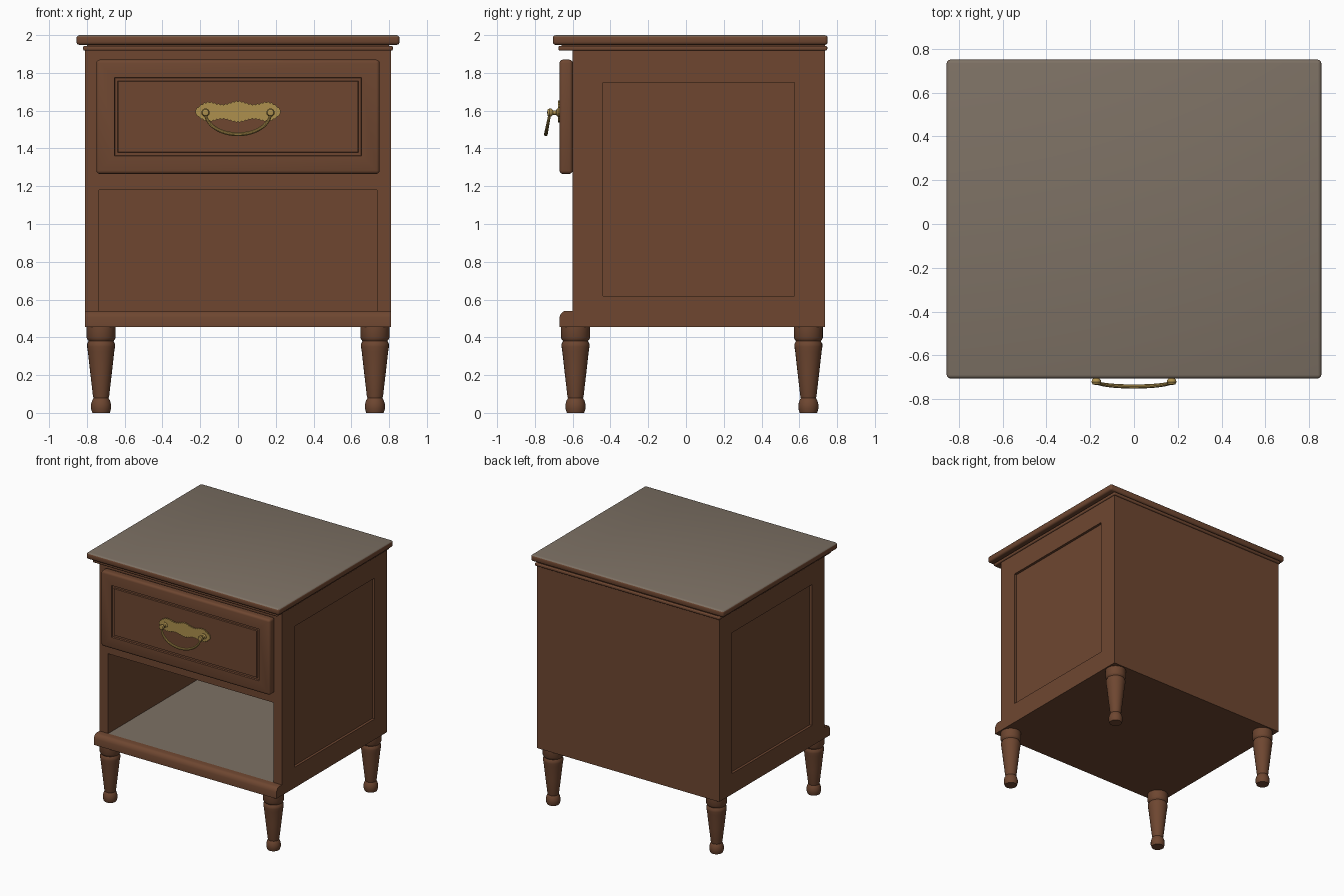
import bpy, bmesh, math
from mathutils import Vector, Matrix

if "Cube" in bpy.data.objects:
    bpy.data.objects.remove(bpy.data.objects["Cube"])


def material(name, rgb):
    m = bpy.data.materials.new(name)
    m.diffuse_color = (*rgb, 1)
    m.use_nodes = True
    m.node_tree.nodes["Principled BSDF"].inputs["Base Color"].default_value = m.diffuse_color
    return m


WOOD = material("brown wood", (0.156, 0.062, 0.030))
GREY = material("warm grey top", (0.205, 0.165, 0.128))
BRASS = material("aged brass", (0.42, 0.28, 0.075))


def finish(bm, name, mats, smooth=True):
    bmesh.ops.recalc_face_normals(bm, faces=bm.faces)
    me = bpy.data.meshes.new(name)
    bm.to_mesh(me)
    bm.free()
    ob = bpy.data.objects.new(name, me)
    bpy.context.collection.objects.link(ob)
    for m in mats:
        me.materials.append(m)
    if smooth:
        bpy.ops.object.select_all(action='DESELECT')
        ob.select_set(True)
        bpy.context.view_layer.objects.active = ob
        bpy.ops.object.shade_smooth_by_angle(angle=math.radians(35))
    return ob


def box_bm(x, y, z, bevel=0, segments=3):
    bm = bmesh.new()
    size = [b - a for a, b in (x, y, z)]
    mid = [(a + b) / 2 for a, b in (x, y, z)]
    bmesh.ops.create_cube(bm, size=1, matrix=Matrix.Translation(mid) @ Matrix.Diagonal((*size, 1)))
    if bevel:
        bmesh.ops.bevel(bm, geom=bm.edges[:], offset=bevel, segments=segments,
                        profile=0.5, affect='EDGES')
    return bm


def box(name, x, y, z, bevel=0, mat=WOOD):
    return finish(box_bm(x, y, z, bevel), name, [mat], bevel > 0)


def lathe(name, profile, matrix, mat, steps=24):
    bm = bmesh.new()
    vs = [bm.verts.new((r, 0, h)) for r, h in profile]
    es = [bm.edges.new(p) for p in zip(vs, vs[1:])]
    bmesh.ops.spin(bm, geom=vs + es, cent=(0, 0, 0), axis=(0, 0, 1),
                   angle=math.tau, steps=steps)
    bmesh.ops.remove_doubles(bm, verts=bm.verts[:], dist=1e-5)
    bm.transform(matrix)
    return finish(bm, name, [mat])


# top slab, grey on its upper face only
bm = box_bm((-0.855, 0.855), (-0.705, 0.75), (1.948, 2.0), 0.016)
bm.normal_update()
for f in bm.faces:
    f.material_index = int(f.normal.z > 0.6)
finish(bm, "top_slab", [WOOD, GREY])

# moulding below the slab, with a narrow shadow gap
box("top_moulding", (-0.82, 0.82), (-0.675, 0.748), (1.918, 1.943), 0.008)
box("top_spacer", (-0.80, 0.80), (-0.66, 0.735), (1.94, 1.952))

# framed sides with recessed panels
for side, s in (("left", -1), ("right", 1)):
    def xs(a, b):
        return tuple(sorted((a * s, b * s)))
    box(side + "_front_stile", xs(0.735, 0.81), (-0.60, -0.44), (0.455, 1.92))
    box(side + "_back_stile", xs(0.735, 0.81), (0.575, 0.735), (0.455, 1.92))
    box(side + "_top_rail", xs(0.735, 0.81), (-0.44, 0.575), (1.75, 1.92))
    box(side + "_bottom_rail", xs(0.735, 0.81), (-0.44, 0.575), (0.455, 0.62))
    box(side + "_panel", xs(0.735, 0.79), (-0.44, 0.575), (0.62, 1.75))

# cabinet core: back, drawer housing, open shelf
box("back_panel", (-0.735, 0.735), (0.705, 0.735), (0.455, 1.92))
box("drawer_housing", (-0.735, 0.735), (-0.60, 0.705), (1.18, 1.92))
bm = box_bm((-0.735, 0.735), (-0.60, 0.705), (0.455, 0.537))
bm.normal_update()
for f in bm.faces:
    f.material_index = int(f.normal.z > 0.9)
finish(bm, "shelf_floor", [WOOD, GREY], False)

# projecting bottom rail with chamfered nose
bm = bmesh.new()
nose = [(-0.60, 0.455), (-0.67, 0.455), (-0.67, 0.505), (-0.664, 0.522),
        (-0.652, 0.536), (-0.64, 0.54), (-0.60, 0.54)]
face = bm.faces.new([bm.verts.new((-0.81, y, z)) for y, z in nose])
ext = bmesh.ops.extrude_face_region(bm, geom=[face])["geom"]
bmesh.ops.translate(bm, vec=(1.62, 0, 0),
                    verts=[v for v in ext if isinstance(v, bmesh.types.BMVert)])
finish(bm, "bottom_nosing", [WOOD])

# drawer front with a rectangular groove
bm = box_bm((-0.75, 0.75), (-0.67, -0.60), (1.265, 1.87), 0.018)
bm.normal_update()
front = max((f for f in bm.faces if f.normal.y < -0.99), key=lambda f: f.calc_area())
for thick, depth in ((0.077, 0), (0.003, -0.012), (0.015, 0), (0.003, 0.010)):
    bmesh.ops.inset_region(bm, faces=[front], thickness=thick, depth=depth,
                           use_even_offset=True)
finish(bm, "drawer_front", [WOOD])

# turned legs
leg = [(0, 0), (0.046, 0), (0.053, 0.022), (0.053, 0.045), (0.047, 0.066), (0.040, 0.078),
       (0.043, 0.09), (0.057, 0.21), (0.070, 0.325), (0.074, 0.35), (0.074, 0.365),
       (0.066, 0.380), (0.072, 0.388), (0.077, 0.398), (0.077, 0.455), (0, 0.455)]
for row, y in (("front", -0.585), ("back", 0.648)):
    for side, x in (("left", -0.725), ("right", 0.725)):
        lathe(f"{row}_{side}_leg", leg, Matrix.Translation((x, y, 0)), WOOD)

# scalloped handle plate with a toothed edge
bm = bmesh.new()
N, W, ZC = 48, 0.226, 1.593
top, low = [], []
for i in range(N + 1):
    x = -W + 2 * W * i / N
    fall = math.sqrt(max(0.04, 1 - abs(x / W) ** 5))
    tooth = 0.004 if i % 2 else -0.003
    h = (0.048 + 0.009 * math.cos(math.tau * x / 0.165)) * fall + tooth
    top.append(bm.verts.new((x, -0.678, ZC + h)))
    low.append(bm.verts.new((x, -0.678, ZC - h * 0.93)))
faces = [bm.faces.new((low[i], low[i + 1], top[i + 1], top[i])) for i in range(N)]
ext = bmesh.ops.extrude_face_region(bm, geom=faces)["geom"]
bmesh.ops.translate(bm, vec=(0, 0.009, 0),
                    verts=[v for v in ext if isinstance(v, bmesh.types.BMVert)])
finish(bm, "handle_plate", [BRASS], False)

# handle posts
post = [(0, 0), (0.022, 0), (0.022, 0.012), (0.012, 0.018), (0.012, 0.034),
        (0.020, 0.042), (0.022, 0.052), (0.017, 0.062), (0, 0.066)]
for side, x in (("left", -0.172), ("right", 0.172)):
    lathe(f"handle_{side}_post", post,
          Matrix.Translation((x, -0.67, 1.59)) @ Matrix.Rotation(math.pi / 2, 4, 'X'), BRASS, 16)

# drop bail, swept along half an ellipse and thicker in the middle
bm = bmesh.new()
rings, R, K = [], 32, 10
for i in range(R + 1):
    t = math.pi * i / R
    c = Vector((0.172 * math.cos(t), -0.720 - 0.022 * math.sin(t), 1.588 - 0.113 * math.sin(t)))
    d = Vector((-0.172 * math.sin(t), -0.022 * math.cos(t), -0.113 * math.cos(t))).normalized()
    side = Vector((0, 1, 0)).cross(d).normalized()
    up = d.cross(side)
    r = 0.007 + 0.003 * math.sin(t)
    rings.append([bm.verts.new(c + r * (math.cos(a) * side + math.sin(a) * up))
                  for a in (math.tau * k / K for k in range(K))])
for a, b in zip(rings, rings[1:]):
    for k in range(K):
        bm.faces.new((a[k], a[(k + 1) % K], b[(k + 1) % K], b[k]))
bm.faces.new(rings[0])
bm.faces.new(rings[-1])
finish(bm, "handle_bail", [BRASS])
